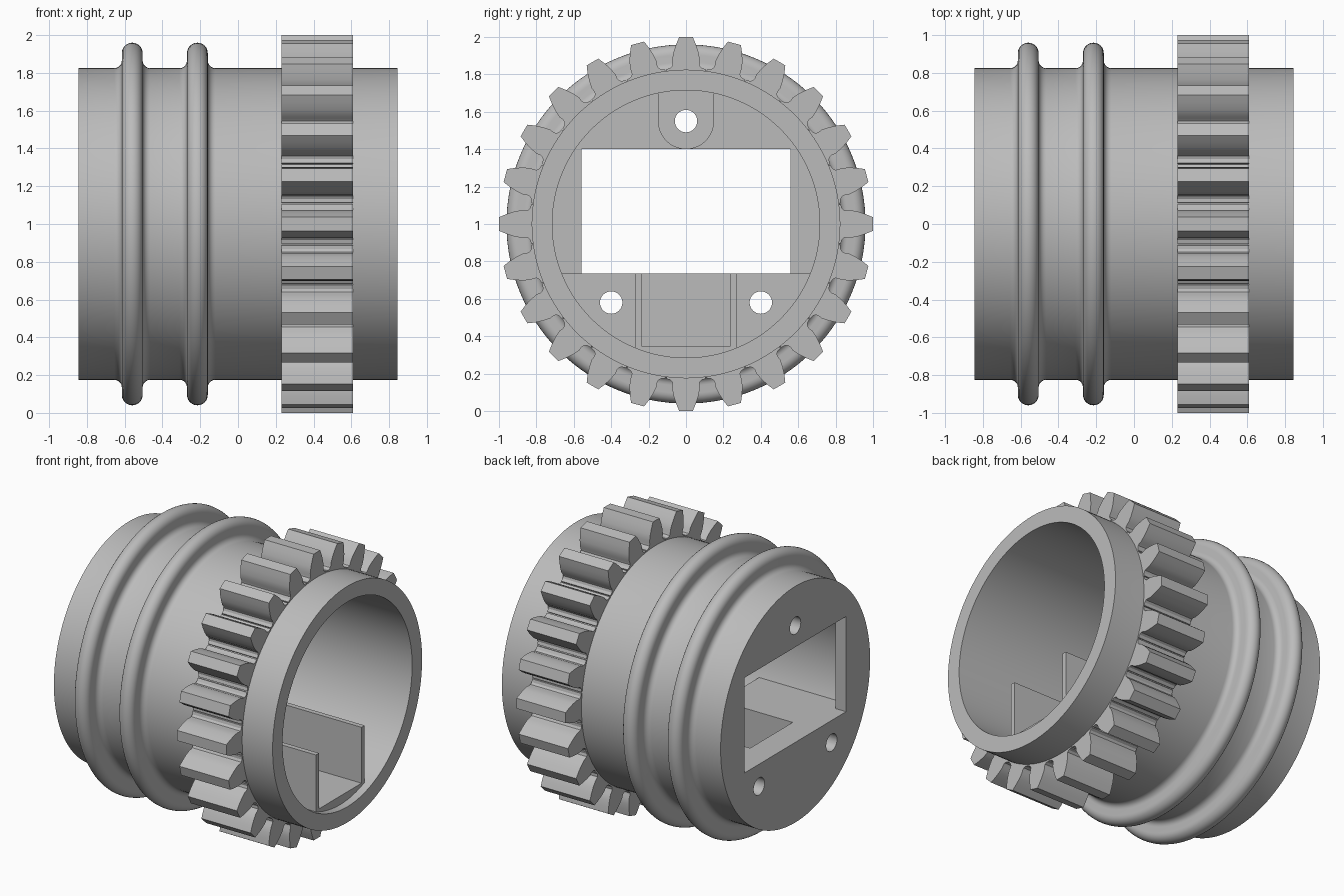
import bpy, bmesh
from math import sin, cos, pi, asin

cube = bpy.data.objects.get("Cube")
if cube:
    bpy.data.objects.remove(cube)

grey = bpy.data.materials.new("plain grey")
grey.use_nodes = True
grey.diffuse_color = (0.5, 0.5, 0.5, 1)
grey.node_tree.nodes["Principled BSDF"].inputs["Base Color"].default_value = (0.5, 0.5, 0.5, 1)

OUT, INN, EMBED = 0.825, 0.715, 0.76      # tube radii and embedding radius
X0, X1, PLATE = -0.845, 0.845, -0.765     # tube ends and inner face of end plate
BLOCK_END, CHANNEL_END = -0.1, 0.79
SHELF = 0.735


def finish(name, bm):
    bmesh.ops.recalc_face_normals(bm, faces=bm.faces)
    mesh = bpy.data.meshes.new(name)
    bm.to_mesh(mesh)
    bm.free()
    mesh.materials.append(grey)
    obj = bpy.data.objects.new(name, mesh)
    bpy.context.collection.objects.link(obj)
    return obj


def prism(name, outlines, x0, x1):
    """Extrude (y, z) outlines along x."""
    bm = bmesh.new()
    for pts in outlines:
        face = bm.faces.new([bm.verts.new((x0, y, z)) for y, z in pts])
        ext = bmesh.ops.extrude_face_region(bm, geom=[face])["geom"]
        verts = [v for v in ext if isinstance(v, bmesh.types.BMVert)]
        bmesh.ops.translate(bm, verts=verts, vec=(x1 - x0, 0, 0))
    return finish(name, bm)


def rect(y0, y1, z0, z1):
    return [(y0, z0), (y1, z0), (y1, z1), (y0, z1)]


def arc(y, z, r, a0, a1, n):
    return [(y + r * cos(a0 + (a1 - a0) * i / n), z + r * sin(a0 + (a1 - a0) * i / n))
            for i in range(n + 1)]


def cut(obj, cutters):
    for c in cutters:
        mod = obj.modifiers.new("cut", "BOOLEAN")
        mod.operation, mod.solver, mod.object = "DIFFERENCE", "EXACT", c
        bpy.context.view_layer.objects.active = obj
        bpy.ops.object.modifier_apply(modifier=mod.name)


# Tube with closed end and two rounded ribs, turned around the x axis
def rib(c, half=0.055, top=0.905, fillet=0.04):
    left = [(c - half - fillet + fillet * sin(a), OUT + fillet - fillet * cos(a))
            for a in (i * pi / 10 for i in range(6))]
    crown = [(c - half * cos(a), top + half * sin(a)) for a in (i * pi / 12 for i in range(13))]
    right = [(2 * c - x, r) for x, r in reversed(left)]
    return left + crown + right


profile = [(X0, 0), (X0, OUT)] + rib(-0.56) + rib(-0.215)
profile += [(X1, OUT), (X1, INN), (PLATE, INN), (PLATE, 0)]
bm = bmesh.new()
vs = [bm.verts.new((x, 0, 1 + r)) for x, r in profile]
es = [bm.edges.new(pair) for pair in zip(vs, vs[1:])]
bmesh.ops.spin(bm, geom=vs + es, cent=(0, 0, 1), axis=(1, 0, 0), angle=2 * pi,
               steps=128, use_duplicate=False)
bmesh.ops.remove_doubles(bm, verts=bm.verts, dist=0.0001)
body = finish("ribbed_tube", bm)

# Lower mounting block filling the tube below the shelf
a = asin((1 - SHELF) / EMBED)
block = prism("lower_block", [arc(0, 1, EMBED, pi + a, 2 * pi - a, 48)], -0.8, BLOCK_END)

# Upper screw boss hanging from the tube wall
boss = prism("upper_boss", [arc(0, 1.55, 0.15, pi, 2 * pi, 24) + [(0.15, 1.74), (-0.15, 1.74)]],
             -0.8, BLOCK_END)

# Openings: window, block pocket and three screw holes
window = prism("window_cutter", [rect(-0.56, 0.56, SHELF, 1.4)], -1, -0.7)
pocket = prism("pocket_cutter", [rect(-0.235, 0.235, 0.345, 0.9)], -0.66, 0.2)
holes = [prism("hole_cutter", [arc(y, z, 0.06, 0, 2 * pi * 31 / 32, 31)], -1, 0.2)
         for y, z in ((0, 1.55), (-0.4, 0.58), (0.4, 0.58))]
cut(body, [window] + holes)
cut(block, [pocket] + holes[1:])
cut(boss, holes[:1])
for c in [window, pocket] + holes:
    bpy.data.objects.remove(c)

# Open channel running on from the pocket
walls = [prism(side + "_channel_wall", [rect(min(s * 0.235, s * 0.27), max(s * 0.235, s * 0.27),
                                             0.3, SHELF)], BLOCK_END - 0.02, CHANNEL_END)
         for side, s in (("left", 1), ("right", -1))]
floor = prism("channel_floor", [rect(-0.235, 0.235, 0.25, 0.345)], BLOCK_END - 0.02, CHANNEL_END)

# Gear teeth with slightly undercut roots
half = [(0.105, 0.8), (0.105, 0.828), (0.085, 0.833), (0.073, 0.845), (0.071, 0.86),
        (0.074, 0.88), (0.066, 0.92), (0.053, 0.96), (0.036, 1.0)]
tooth = half + [(-t, r) for t, r in reversed(half)]
COUNT = 24
teeth = prism("gear_teeth",
              [[(t * cos(b) + r * sin(b), 1 + r * cos(b) - t * sin(b)) for t, r in tooth]
               for b in (2 * pi * i / COUNT for i in range(COUNT))], 0.23, 0.61)

# Smooth the round surfaces, keep hard edges
bpy.ops.object.select_all(action="DESELECT")
for obj in [body, block, boss, floor, teeth] + walls:
    obj.select_set(True)
bpy.context.view_layer.objects.active = body
bpy.ops.object.shade_smooth_by_angle(angle=pi / 6)
